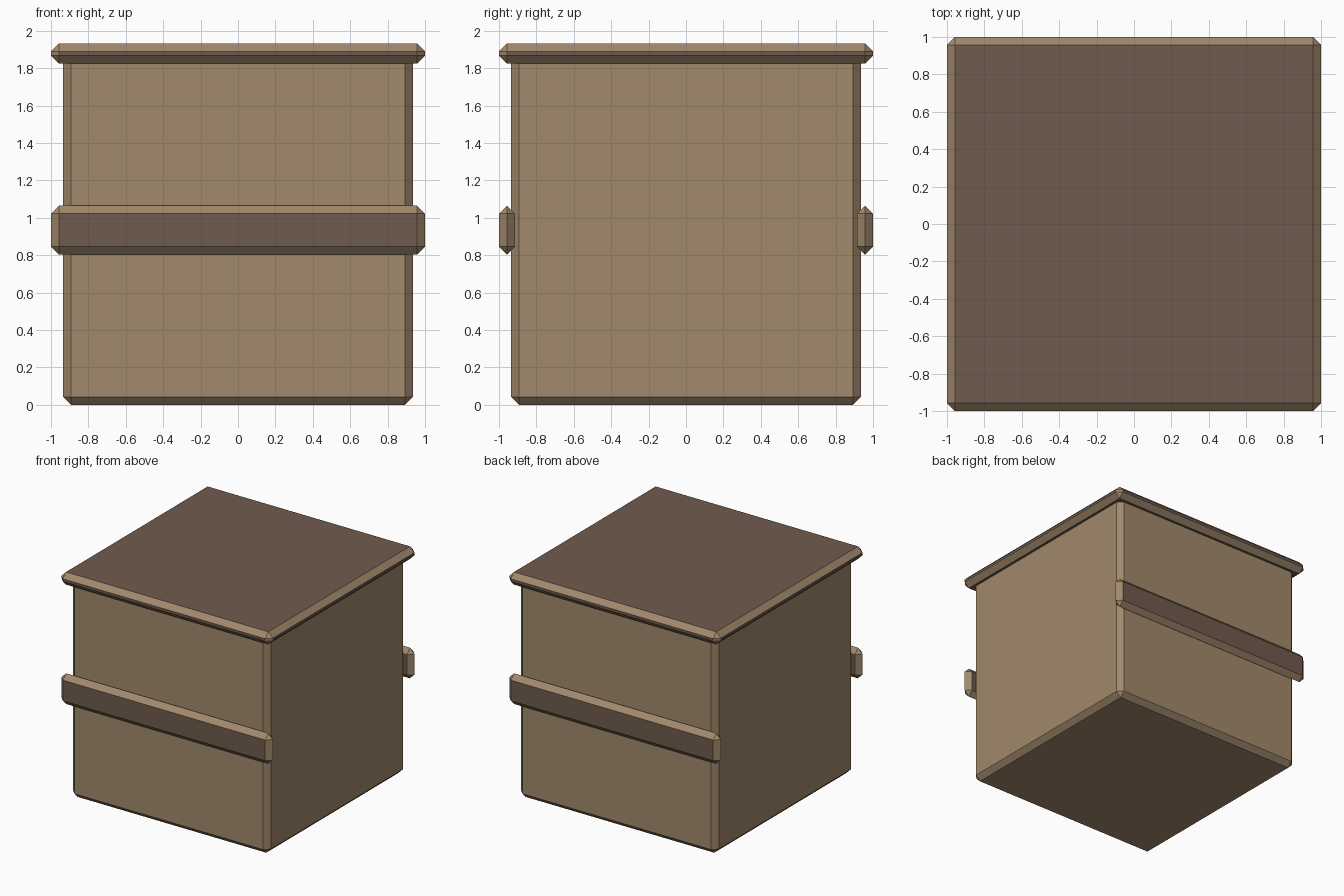
import bpy

if "Cube" in bpy.data.objects:
    bpy.data.objects.remove(bpy.data.objects["Cube"])


def material(name, color):
    m = bpy.data.materials.new(name)
    m.diffuse_color = (*color, 1)
    m.use_nodes = True
    m.node_tree.nodes["Principled BSDF"].inputs["Base Color"].default_value = m.diffuse_color
    return m


light_wood = material("light_wood", (0.36, 0.25, 0.15))
dark_wood = material("dark_wood", (0.16, 0.105, 0.075))
BEVEL = 0.0428


def chamfered_box(name, size, center, face_mat, edge_mat):
    """Box with single-segment chamfers that carry their own material."""
    bpy.ops.mesh.primitive_cube_add(size=1, location=center)
    ob = bpy.context.object
    ob.name = name
    ob.scale = size
    bpy.ops.object.transform_apply(location=False, rotation=False, scale=True)
    ob.data.materials.append(face_mat)
    ob.data.materials.append(edge_mat)
    mod = ob.modifiers.new("chamfer", 'BEVEL')
    mod.width = BEVEL
    mod.segments = 1
    mod.material = 1
    return ob


# Crate body
chamfered_box("crate_body", (1.87, 1.87, 1.87), (0, 0, 0.935), light_wood, light_wood)

# Overhanging lid
chamfered_box("lid", (2, 2, 0.108), (0, 0, 1.878), dark_wood, light_wood)

# Bands across the front and back
for label, side in (("front", -1), ("back", 1)):
    chamfered_box(label + "_band", (2, 0.0858, 0.262), (0, side * 0.9571, 0.934),
                  dark_wood, light_wood)
